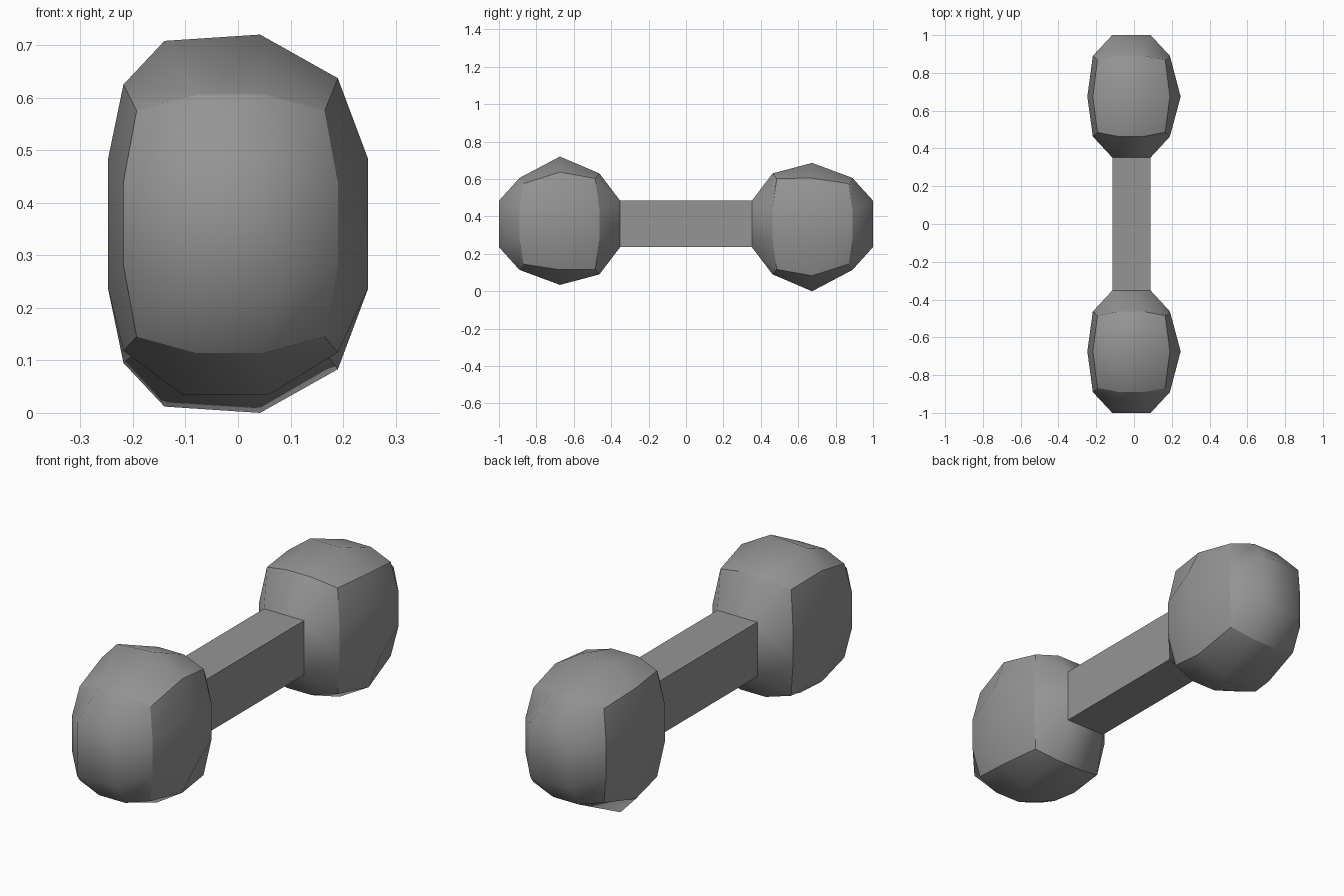
import bpy, bmesh, math

if "Cube" in bpy.data.objects:
    bpy.data.objects.remove(bpy.data.objects["Cube"])

ZC = 0.36           # height of the handle axis
HX = (-0.115, 0.088)  # handle width range
HZ = 0.124          # handle half height


def end_grid(y_mid, y_edge, y_corner, z_edge, z_corner):
    """4 x 4 domed grid of points for one end of a weight."""
    pts = {}
    for i in range(4):
        for k in range(4):
            right, s = i > 1, (1 if k > 1 else -1)
            ex, ez = i in (0, 3), k in (0, 3)
            if ex and ez:
                p = ((-0.193, 0.165)[right], y_corner, s * z_corner)
            elif ez:
                p = ((-0.08, 0.05)[right], y_edge, s * z_edge)
            elif ex:
                p = ((-0.218, 0.19)[right], y_edge, s * 0.08)
            else:
                p = (HX[right], y_mid, s * HZ)
            pts[i, k] = p
    return pts


# Grid indices around the rim, and the matching bulging middle ring (x, z)
RIM = [(0, 0), (1, 0), (2, 0), (3, 0), (3, 1), (3, 2),
       (3, 3), (2, 3), (1, 3), (0, 3), (0, 2), (0, 1)]
RING = [(-0.218, 0.118), (-0.105, 0.034), (0.058, 0.034), (0.19, 0.115),
        (0.247, 0.236), (0.247, 0.485), (0.19, 0.637), (0.042, 0.72),
        (-0.14, 0.708), (-0.218, 0.625), (-0.247, 0.485), (-0.247, 0.236)]


def weight_mesh():
    bm = bmesh.new()
    ends = [end_grid(-1.0, -0.89, -0.87, 0.246, 0.215),
            end_grid(-0.352, -0.463, -0.485, 0.27, 0.243)]
    grids = [{key: bm.verts.new(p) for key, p in e.items()} for e in ends]
    ring = [bm.verts.new((x, -0.674, z - ZC)) for x, z in RING]
    # end caps, leaving the inner one open where the handle joins
    for n, g in enumerate(grids):
        for i in range(3):
            for k in range(3):
                if n == 1 and i == 1 and k == 1:
                    continue
                bm.faces.new([g[i, k], g[i + 1, k], g[i + 1, k + 1], g[i, k + 1]])
    # side bands
    rims = [[g[key] for key in RIM] for g in grids]
    for a, b in ((rims[0], ring), (ring, rims[1])):
        for n in range(12):
            m = (n + 1) % 12
            bm.faces.new([a[n], a[m], b[m], b[n]])
    bmesh.ops.recalc_face_normals(bm, faces=bm.faces)
    for f in bm.faces:
        f.smooth = True
    # crease lines between the six rounded sides
    sharp = [(r[n], r[(n + 1) % 12]) for r in rims for n in range(12)]
    sharp += [(r[n], ring[n]) for r in rims for n in (0, 3, 6, 9)]
    for a, b in sharp:
        bm.edges.get((a, b)).smooth = False
    me = bpy.data.meshes.new("weight")
    bm.to_mesh(me)
    bm.free()
    return me


def add(name, me):
    ob = bpy.data.objects.new(name, me)
    ob.location.z = ZC
    bpy.context.collection.objects.link(ob)
    return ob


# Dark grey iron
iron = bpy.data.materials.new("dark_iron")
iron.diffuse_color = (0.3, 0.3, 0.3, 1)
iron.use_nodes = True
iron.node_tree.nodes["Principled BSDF"].inputs["Base Color"].default_value = iron.diffuse_color

# Two weights, the rear one turned half way around the x axis
weight = weight_mesh()
weight.materials.append(iron)
add("front_weight", weight)
add("rear_weight", weight).rotation_euler.x = math.pi

# Square handle as an open tube between the weights
section = [(HX[0], -HZ), (HX[1], -HZ), (HX[1], HZ), (HX[0], HZ)]
verts = [(x, y, z) for y in (-0.352, 0.352) for x, z in section]
faces = [(n, (n + 1) % 4, (n + 1) % 4 + 4, n + 4) for n in range(4)]
handle = bpy.data.meshes.new("handle")
handle.from_pydata(verts, [], faces)
handle.update()
handle.materials.append(iron)
add("handle", handle)
